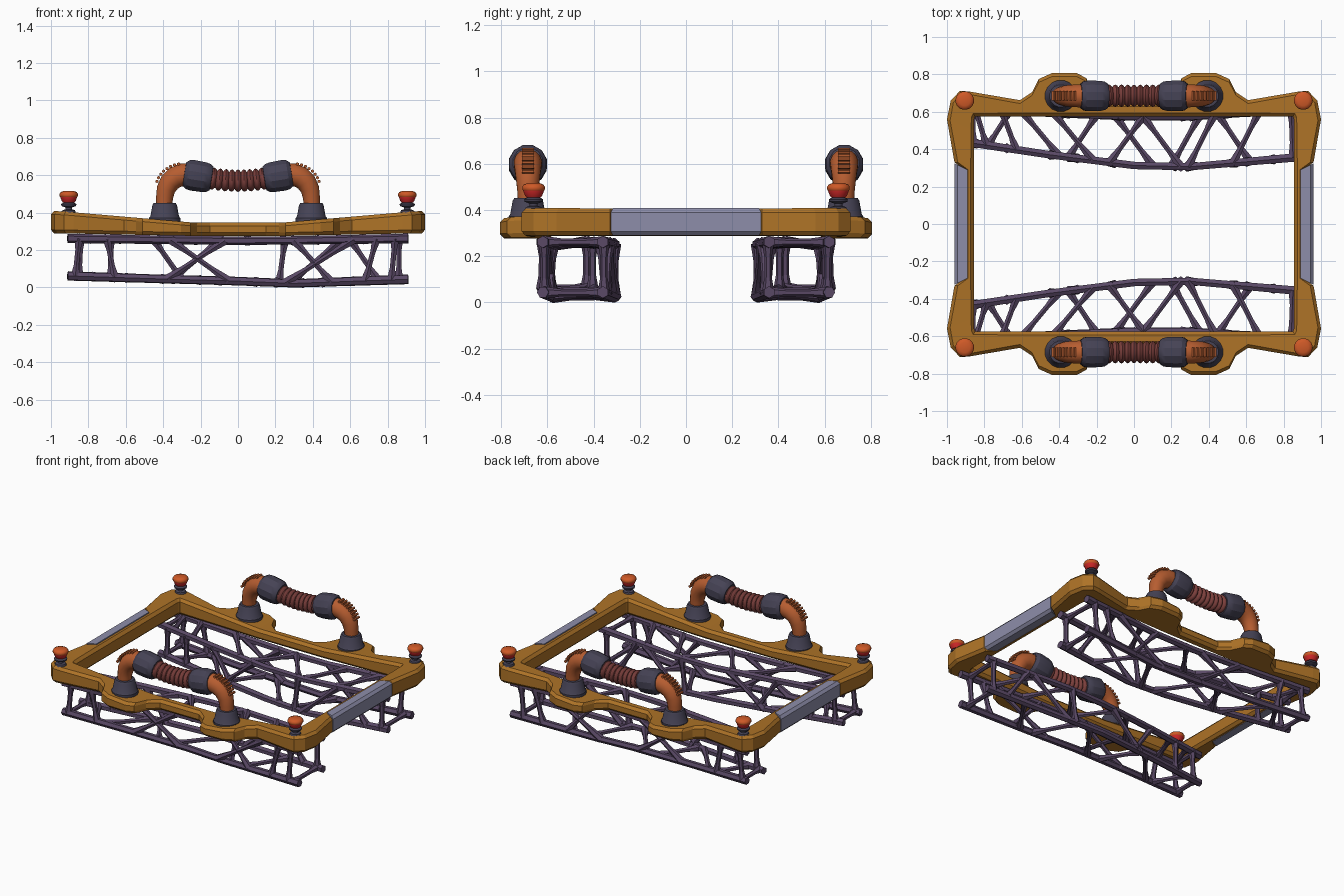
import bpy, bmesh, math
from mathutils import Vector

if "Cube" in bpy.data.objects:
    bpy.data.objects.remove(bpy.data.objects["Cube"])

COL = {"frame": (0.42, 0.17, 0.02), "pipe": (0.47, 0.11, 0.03), "grip": (0.2, 0.05, 0.045),
       "dark": (0.06, 0.055, 0.09), "truss": (0.1, 0.065, 0.13), "steel": (0.27, 0.27, 0.4),
       "red": (0.6, 0.02, 0.02), "amber": (0.62, 0.1, 0.02)}
MATS = {}
for key, c in COL.items():
    MATS[key] = bpy.data.materials.new(key)
    MATS[key].diffuse_color = (*c, 1)


def finish(name, bm, mat, smooth=0):
    bmesh.ops.recalc_face_normals(bm, faces=bm.faces)
    me = bpy.data.meshes.new(name)
    bm.to_mesh(me)
    bm.free()
    me.materials.append(MATS[mat])
    if smooth:
        me.polygons.foreach_set("use_smooth", [True] * len(me.polygons))
        me.set_sharp_from_angle(angle=math.radians(smooth))
    ob = bpy.data.objects.new(name, me)
    bpy.context.collection.objects.link(ob)
    return ob


def bridge(bm, a, b):
    n = len(a)
    for i in range(n):
        bm.faces.new((a[i], a[(i + 1) % n], b[(i + 1) % n], b[i]))


def sweep(bm, pts, radii, n=8):
    """Round section of varying radius along a path, capped."""
    pts = [Vector(p) for p in pts]
    d = pts[-1] - pts[0]
    ref = Vector((0, 0, 0))
    ref[min((1, 2, 0), key=lambda k: abs(d[k]))] = 1
    rings = []
    for i, p in enumerate(pts):
        t = (pts[min(i + 1, len(pts) - 1)] - pts[max(i - 1, 0)]).normalized()
        u = t.cross(ref).normalized()
        v = t.cross(u)
        rings.append([bm.verts.new(p + radii[i] * (u * math.cos(a) + v * math.sin(a)))
                      for a in (2 * math.pi * (k + .5) / n for k in range(n))])
    for a, b in zip(rings, rings[1:]):
        bridge(bm, a, b)
    bm.faces.new(rings[0])
    bm.faces.new(rings[-1])


def lathe(bm, x, y, prof, n):
    sweep(bm, [(x, y, z) for _, z in prof], [r for r, _ in prof], n)


def lerp_path(pts, x):
    """Point on a polyline that is ordered by x."""
    for a, b in zip(pts, pts[1:]):
        if x <= b[0]:
            break
    return Vector(a).lerp(Vector(b), (x - a[0]) / (b[0] - a[0]))


# Frame: chamfered section carried round the outline; stations hold outer x, y and inner x, y
Q = [(.905, 0, .855, 0), (.905, .29, .855, .29), (.96, .33, .855, .33), (1, .56, .855, .5),
     (.98, .66, .855, .56), (.93, .712, .85, .575), (.88, .708, .82, .575), (.61, .662, .61, .575),
     (.545, .705, .55, .575), (.51, .775, .5, .575), (.44, .806, .44, .575), (.305, .806, .305, .575),
     (.255, .78, .25, .575), (.22, .7, .2, .575), (.15, .645, .15, .575), (0, .645, 0, .575)]


def flip(l, sx, sy):
    return [(a * sx, b * sy, c * sx, d * sy) for a, b, c, d in l]


loop = Q + flip(Q[-2::-1], -1, 1) + flip(Q[1:], -1, -1) + flip(Q[-2:0:-1], 1, -1)
bm = bmesh.new()
rings = []
for ox, oy, ix, iy in loop:
    o, i = Vector((ox, oy, 0)), Vector((ix, iy, 0))
    c = (i - o).normalized() * .018

    def lift(p, top, inset):
        k = max(0, min(1, (abs(p.x) - .25) / .7))
        z = .348 + .06 * k - inset if top else .276 + .014 * k + inset
        return bm.verts.new((p.x, p.y, z))
    rings.append([lift(o + c, 1, 0), lift(i - c, 1, 0), lift(i, 1, .018), lift(i, 0, .018),
                  lift(i - c, 0, 0), lift(o + c, 0, 0), lift(o, 0, .018), lift(o, 1, .018)])
for k in range(len(rings)):
    bridge(bm, rings[k - 1], rings[k])
finish("frame", bm, "frame")

# Steel inserts in the side rails
for s, side in ((-1, "left"), (1, "right")):
    bm = bmesh.new()
    sec = [(.89, .408), (.944, .408), (.96, .39), (.96, .306), (.944, .289), (.89, .289)]
    ends = []
    for e in (-1, 1):
        ends.append([bm.verts.new((s * x, e * (.29 + .035 * (x - .89) / .07), z)) for x, z in sec])
        bm.faces.new(ends[-1])
    bridge(bm, *ends)
    finish(side + "_side_insert", bm, "steel")

# Corner knobs: stem with flange, red collar and amber cap
for name, mat, prof in (
        ("knob_stems", "dark", [(.04, .395), (.034, .413), (.018, .418), (.018, .428), (.04, .436),
                                (.042, .446), (.026, .455), (.026, .464)]),
        ("knob_rings", "red", [(.033, .455), (.038, .463), (.046, .483), (.046, .488)]),
        ("knob_caps", "amber", [(.046, .484), (.05, .489), (.05, .5), (.044, .51), (.028, .516)])):
    bm = bmesh.new()
    for sx in (-1, 1):
        for sy in (-1, 1):
            lathe(bm, sx * .905, sy * .66, prof, 16)
    finish(name, bm, mat, 40)

# Carry handles
elbow = [(.395, .43), (.393, .48), (.385, .525), (.365, .563), (.335, .589), (.3, .602), (.25, .602)]
for sy, side in ((-1, "front"), (1, "back")):
    y = sy * .685
    feet, pipes, collars, teeth, grip = (bmesh.new() for _ in range(5))
    for s in (-1, 1):
        lathe(feet, s * .392, y, [(.085, .34), (.085, .372), (.078, .38), (.067, .44),
                                  (.06, .452), (.045, .453)], 16)
        sweep(pipes, [(s * x, y, z) for x, z in elbow], [.044, .046, .051, .056, .06, .062, .062], 16)
        # bevelled collar, tilted toward the grip
        a, b = Vector((s * .288, y, .607)), Vector((s * .14, y, .583))
        sweep(collars, [a.lerp(b, t) for t in (0, .01, .14, .3, .72, .88, .99, 1)],
              [.05, .066, .081, .085, .083, .078, .066, .05], 12)
        # small ribs over the outside of the elbow
        for k in range(8):
            g = math.radians(18 + k * 9)
            p = Vector((s * (.295 + .145 * math.cos(g)), y, .525 + .137 * math.sin(g)))
            sweep(teeth, [p - Vector((0, .026, 0)), p + Vector((0, .026, 0))], [.009, .009], 6)
    # ribbed grip
    N = 9
    pts, rad = [], []
    for k in range(N * 4 + 1):
        x = -.15 + .3 * k / (N * 4)
        pts.append((x, y, .571 + .6 * x * x))
        rad.append((.046, .057, .061, .057)[k % 4])
    sweep(grip, pts, rad, 16)
    for name, b_, mat, ang in (("feet", feet, "dark", 35), ("elbows", pipes, "pipe", 40),
                               ("collars", collars, "dark", 25), ("elbow_ribs", teeth, "pipe", 0),
                               ("grip", grip, "grip", 50)):
        finish(f"{side}_handle_{name}", b_, mat, ang)

# Trusses: four bent chords joined by waisted braces
inner_y = [(-.91, .44), (-.45, .37), (0, .313), (.3, .306), (.91, .36)]
outer_y = [(-.91, .625), (-.45, .595), (0, .575), (.3, .575), (.91, .62)]
top_z = (.262, .256, .25, .252, .262)
low_z = (.062, .047, .034, .022, .044)


def chord(ys, zs):
    return [(x, y, z) for (x, y), z in zip(ys, zs)]


IT, IL, OT, OL = (chord(ys, zs) for ys in (inner_y, outer_y) for zs in (top_z, low_z))
flat = [(-.86, -.86), (-.85, -.79), (-.71, -.63), (-.43, -.22), (.05, -.13), (.05, .25),
        (.43, .29), (.67, .53), (.84, .85)]
low_flat = [(-.87, -.87), (-.66, -.78), (-.6, -.4), (-.2, -.35), (-.1, .1), (.35, .2), (.45, .62), (.86, .86)]
outer_web = [(-.85, -.87), (-.7, -.66), (-.36, -.05), (-.07, -.38), (.3, .5), (.62, .25), (.74, .68), (.84, .82)]
inner_web = [(-.84, -.85), (-.68, -.68), (-.45, -.3), (-.1, -.35), (.25, .22), (.55, .28), (.6, .75), (.86, .86)]
for sy, side in ((-1, "front"), (1, "back")):
    def m(p):
        return Vector((p[0], p[1] * sy, p[2]))
    bm = bmesh.new()
    for c in (IT, IL, OT, OL):
        sweep(bm, [m(p) for p in c], [.025, .023, .023, .022, .026], 6)
    finish(side + "_truss_chords", bm, "truss")
    bm = bmesh.new()
    for ca, cb, pairs in ((OT, IT, flat), (OL, IL, low_flat), (OT, OL, outer_web), (IT, IL, inner_web)):
        for xa, xb in pairs:
            a, b = m(lerp_path(ca, xa)), m(lerp_path(cb, xb))
            sweep(bm, [a, a.lerp(b, .3), a.lerp(b, .7), b], [.027, .016, .016, .027], 6)
    finish(side + "_truss_braces", bm, "truss")

for m in bpy.data.materials:
    if m.users and not m.is_grease_pencil:
        m.use_nodes = True
        m.node_tree.nodes["Principled BSDF"].inputs["Base Color"].default_value = m.diffuse_color
